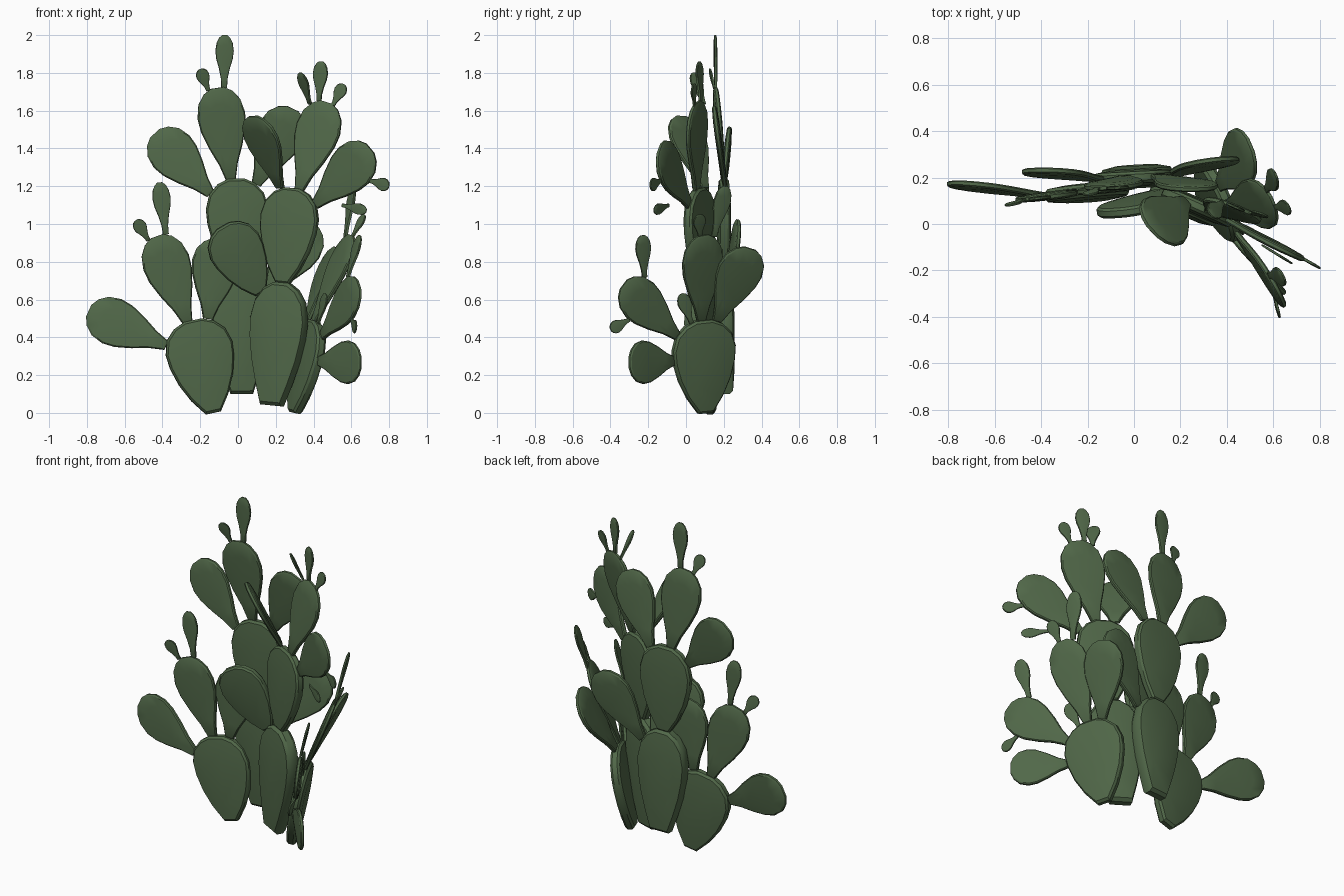
import bpy, bmesh, math
from mathutils import Vector

if "Cube" in bpy.data.objects:
    bpy.data.objects.remove(bpy.data.objects["Cube"])

green = bpy.data.materials.new("cactus green")
green.diffuse_color = (0.082, 0.138, 0.066, 1)
green.use_nodes = True
green.node_tree.nodes["Principled BSDF"].inputs["Base Color"].default_value = green.diffuse_color

# Pad kinds: relative base width, slenderness of the neck, thickness / width
KINDS = {"trunk": (.38, 1, .31), "broad": (.22, .85, .2), "pad": (.2, 1.5, .13), "bud": (.32, 3, .18)}
WIDEST, CENTRE = .7, .55


def half_width(kind, t):
    """Egg outline: a neck swelling to the widest point, then a round top."""
    neck, power, _ = KINDS[kind]
    if t < WIDEST:
        return neck + (1 - neck) * math.sin(math.pi / 2 * max(t, 0) / WIDEST) ** power
    return math.sqrt(1 - .93 * ((min(t, 1) - WIDEST) / (1 - WIDEST)) ** 2)


def pad(name, kind, base, tip, width, yaw):
    """Flat pad from base to tip; yaw 0 faces the front."""
    base, tip, a = Vector(base), Vector(tip), math.radians(yaw)
    axis = tip - base
    d = axis.normalized()
    n = Vector((math.sin(a), -math.cos(a), 0))
    n = (n - d * n.dot(d)).normalized()
    u = d.cross(n).normalized()
    thick = KINDS[kind][2] * width
    steps = (0, .17, .36, .55, .7, .85, .95, 1)
    outline = [(t, half_width(kind, t)) for t in steps]
    outline += [(t, -w) for t, w in reversed(outline)]
    bm = bmesh.new()
    rings = []
    # Bulging face, rim, bulging back
    for scale, off in ((.6, .5), (.95, .38), (1, .2), (1, -.2), (.95, -.38), (.6, -.5)):
        rings.append([bm.verts.new(base + axis * (CENTRE + (t - CENTRE) * scale)
                                   + u * (w * scale * width / 2) + n * (off * thick))
                      for t, w in outline])
    for r, s in zip(rings, rings[1:]):
        for i in range(len(r)):
            bm.faces.new((r[i - 1], r[i], s[i], s[i - 1]))
    bm.faces.new(rings[0])
    bm.faces.new(rings[-1])
    bmesh.ops.recalc_face_normals(bm, faces=bm.faces)
    me = bpy.data.meshes.new(name)
    bm.to_mesh(me)
    bm.free()
    me.materials.append(green)
    ob = bpy.data.objects.new(name, me)
    bpy.context.collection.objects.link(ob)
    bpy.ops.object.select_all(action='DESELECT')
    ob.select_set(True)
    bpy.context.view_layer.objects.active = ob
    bpy.ops.object.shade_smooth_by_angle(angle=math.radians(30))
    return dict(kind=kind, base=base, axis=axis, d=d, u=u, width=width, yaw=yaw)


def grow(parent, name, kind, *tip, yaw=None, width=None):
    """New pad radiating from the parent's centre: it starts on the parent's rim."""
    p, tip = parent, Vector(tip)
    centre = p["base"] + p["axis"] * CENTRE
    ray = tip - centre
    along, across = ray.dot(p["d"]), ray.dot(p["u"])
    s = 0
    while s < 1:
        t = CENTRE + s * along / p["axis"].length
        if t > .98 or abs(s * across) > .96 * half_width(p["kind"], t) * p["width"] / 2:
            break
        s += .01
    base = centre + (p["d"] * along + p["u"] * across) * s
    width = width or {"broad": .33, "pad": .255}.get(kind, .05 + .17 * (tip - base).length)
    return pad(name, kind, base, tip, width, p["yaw"] if yaw is None else yaw)


# Ground pads
left = pad("left_trunk", "broad", (-.13, .13, 0), (-.24, .14, .49), .36, 6)
back = pad("back_trunk", "trunk", (.02, .21, .1), (.01, .2, .72), .31, 3)
front = pad("front_trunk", "trunk", (.18, .1, .04), (.235, .08, .69), .32, -24)
right = pad("right_trunk", "broad", (.3, .1, 0), (.4, .09, .49), .36, -67)

# Left branch
grow(left, "left_low_pad", "pad", -.79, .175, .54)
grow(left, "left_inner_pad", "pad", -.1, .15, .92)
mid = grow(left, "left_mid_pad", "pad", -.43, .11, .935)
grow(mid, "left_tall_bud", "bud", -.415, .11, 1.22)
grow(mid, "left_short_bud", "bud", -.54, .08, 1.02)

# Back branch
grow(back, "back_right_pad", "pad", .4, .28, 1.0)
mid = grow(back, "back_mid_pad", "broad", -.01, .2, 1.24)
grow(mid, "upper_left_pad", "pad", -.44, .23, 1.48)
grow(mid, "upper_back_pad", "pad", .29, .15, 1.61)
top = grow(mid, "top_pad", "pad", -.11, .155, 1.72)
grow(top, "top_tall_bud", "bud", -.07, .155, 2)
grow(top, "top_short_bud", "bud", -.2, .125, 1.82)

# Front branch
grow(front, "front_left_pad", "broad", -.08, .045, .99, yaw=4, width=.29)
mid = grow(front, "front_mid_pad", "broad", .29, .07, 1.19)
grow(mid, "front_leaning_pad", "pad", .08, -.03, 1.57, yaw=-47)
top = grow(mid, "upper_right_pad", "pad", .47, .06, 1.645)
grow(top, "upper_right_bud_left", "bud", .33, .04, 1.8, yaw=-50)
grow(top, "upper_right_bud_middle", "bud", .44, .07, 1.86)
grow(top, "upper_right_bud_right", "bud", .56, .04, 1.74)
high = grow(mid, "right_high_pad", "pad", .7, -.14, 1.4)
grow(high, "right_high_bud_outer", "bud", .8, -.19, 1.2)
pad("right_high_bud_lower", "bud", (.55, -.09, 1.1), (.68, -.17, 1.07), .06, -28)

# Right branch
grow(right, "right_low_pad", "pad", .65, -.3, .265, width=.23)
grow(right, "right_small_bud", "bud", .465, -.025, .63)
grow(right, "right_back_pad", "pad", .5, .34, .87)
low = grow(right, "right_front_pad", "pad", .64, -.33, .68, width=.24)
grow(low, "right_front_bud_outer", "bud", .625, -.4, .44)
grow(low, "right_front_bud_upper", "bud", .645, -.23, .94)
mid = grow(right, "right_mid_pad", "pad", .6, .09, .94, width=.235)
grow(mid, "right_mid_bud_outer", "bud", .67, .07, 1.05)
grow(mid, "right_mid_bud_upper", "bud", .61, .21, 1.2)
